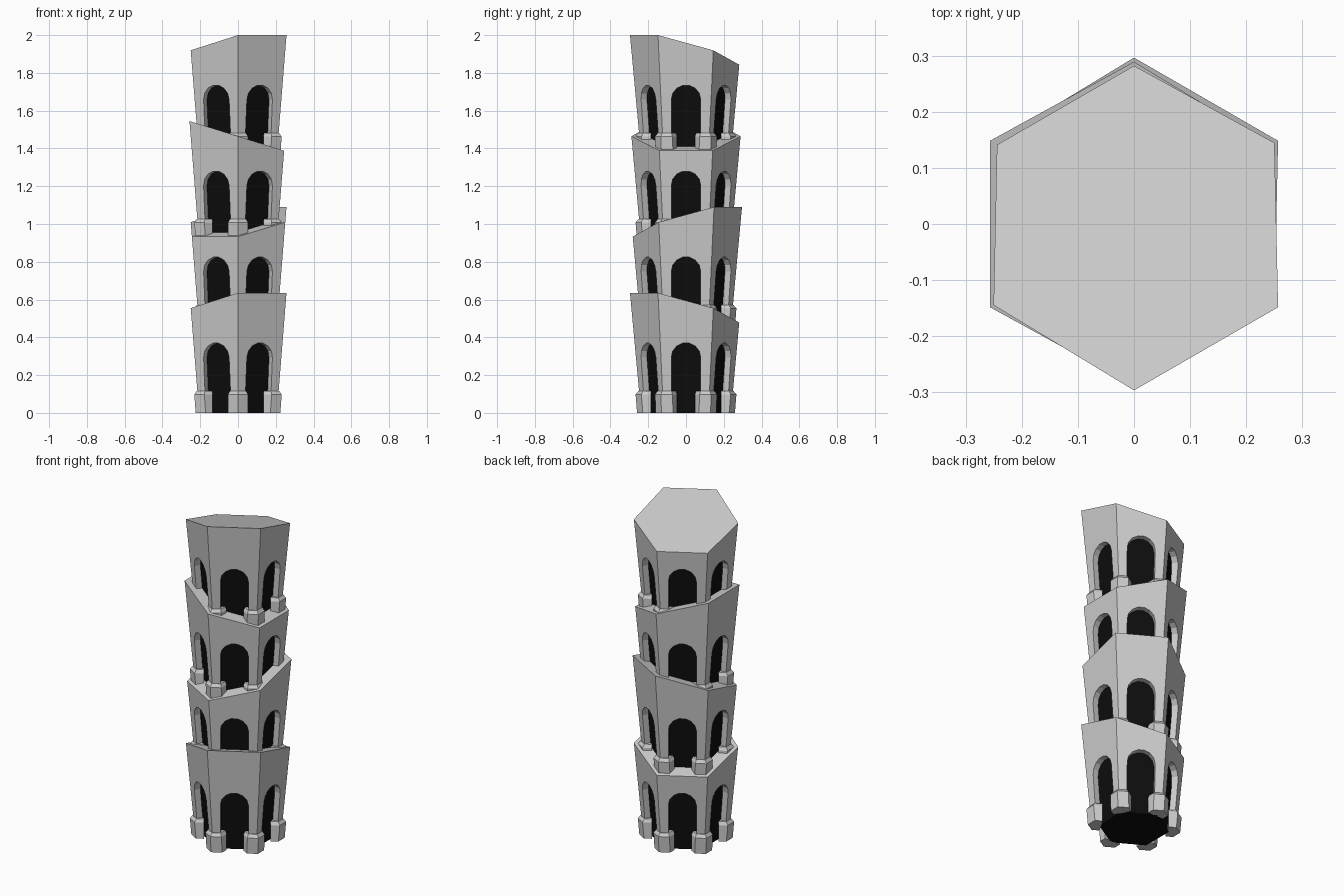
import bpy, bmesh, math
from mathutils import Matrix

if "Cube" in bpy.data.objects:
    bpy.data.objects.remove(bpy.data.objects["Cube"])

STEP, A0, FLARE = 0.455, 0.206, 0.08     # tier spacing, base apothem, outward lean
C30 = math.cos(math.radians(30))
ANGLES = [math.radians(30 + 60 * k) for k in range(6)]

dark = bpy.data.materials.new("dark_interior")
dark.diffuse_color = (0.004, 0.004, 0.004, 1)
dark.use_nodes = True
dark.node_tree.nodes["Principled BSDF"].inputs["Base Color"].default_value = dark.diffuse_color


def loft(name, rings, mat=None):
    """Closed solid through rings of equal point count."""
    bm = bmesh.new()
    vs = [[bm.verts.new(p) for p in r] for r in rings]
    n = len(rings[0])
    for a, b in zip(vs, vs[1:]):
        for i in range(n):
            j = (i + 1) % n
            bm.faces.new((a[i], a[j], b[j], b[i]))
    bm.faces.new(vs[0][::-1])
    bm.faces.new(vs[-1])
    bmesh.ops.recalc_face_normals(bm, faces=bm.faces)
    me = bpy.data.meshes.new(name)
    bm.to_mesh(me)
    bm.free()
    ob = bpy.data.objects.new(name, me)
    bpy.context.collection.objects.link(ob)
    if mat:
        me.materials.append(mat)
    return ob


def hex_ring(height, z0, inset=0.0):
    """Hexagon on the flared wall; height is a function of the corner angle."""
    out = []
    for t in ANGLES:
        h = height(t)
        r = (A0 + FLARE * h - inset) / C30
        out.append((r * math.cos(t), r * math.sin(t), z0 + h))
    return out


def slanted(direction):
    """Height where the flared wall meets the tilted cut plane."""
    k = 0.313

    def f(t):
        c = k * math.cos(t - direction) / C30
        return (0.5545 + c * A0) / (1 - FLARE * c)
    return f


def arch_cutter(z0, rot):
    w, spring, n = 0.078, 0.293, 7
    prof = [(-w, -0.05)] + [(-w * math.cos(math.pi * i / n), spring + w * math.sin(math.pi * i / n))
                            for i in range(n + 1)] + [(w, -0.05)]
    ob = loft("arch_cutter", [[(x, y, z0 + z) for y, z in prof] for x in (-0.4, 0.4)])
    ob.data.transform(Matrix.Rotation(rot, 4, 'Z'))
    return ob


def cut(ob, cutter):
    cutter.hide_render = True
    m = ob.modifiers.new("cut", 'BOOLEAN')
    m.operation, m.solver, m.object = 'DIFFERENCE', 'EXACT', cutter
    bpy.context.view_layer.objects.active = ob
    bpy.ops.object.modifier_apply(modifier=m.name)
    bpy.data.objects.remove(cutter)


def plinth_ring(r, w, z):
    """Five-sided block wrapped round a corner that points along +x."""
    s = r - w * math.tan(math.radians(30))
    return [(0.185, -w, z), (s, -w, z), (r, 0, z), (s, w, z), (0.185, w, z)]


for tier in range(4):
    z0 = tier * STEP
    # flared hexagonal wall with slanted top, each tier turned by 120 degrees
    wall = loft(f"tier_wall_{tier + 1}", [hex_ring(lambda t: 0, z0),
                                          hex_ring(slanted(math.radians(-60 + 120 * tier)), z0)])
    for k in range(3):
        cut(wall, arch_cutter(z0, math.radians(60 * k)))
    cut(wall, loft("cavity_cutter", [hex_ring(lambda t: -0.01, z0, 0.036),
                                     hex_ring(lambda t: 0.40, z0, 0.036)]))
    # dark core seen through the arches
    loft(f"dark_core_{tier + 1}", [hex_ring(lambda t: 0.0, z0, 0.036),
                                   hex_ring(lambda t: 0.399, z0, 0.036)], dark)
    # corner plinths with chamfered tops
    for k, t in enumerate(ANGLES):
        p = loft(f"plinth_{tier + 1}_{k + 1}", [plinth_ring(0.259, 0.053, z0),
                                                plinth_ring(0.267, 0.053, z0 + 0.098),
                                                plinth_ring(0.252, 0.043, z0 + 0.116)])
        p.data.transform(Matrix.Rotation(t, 4, 'Z'))
